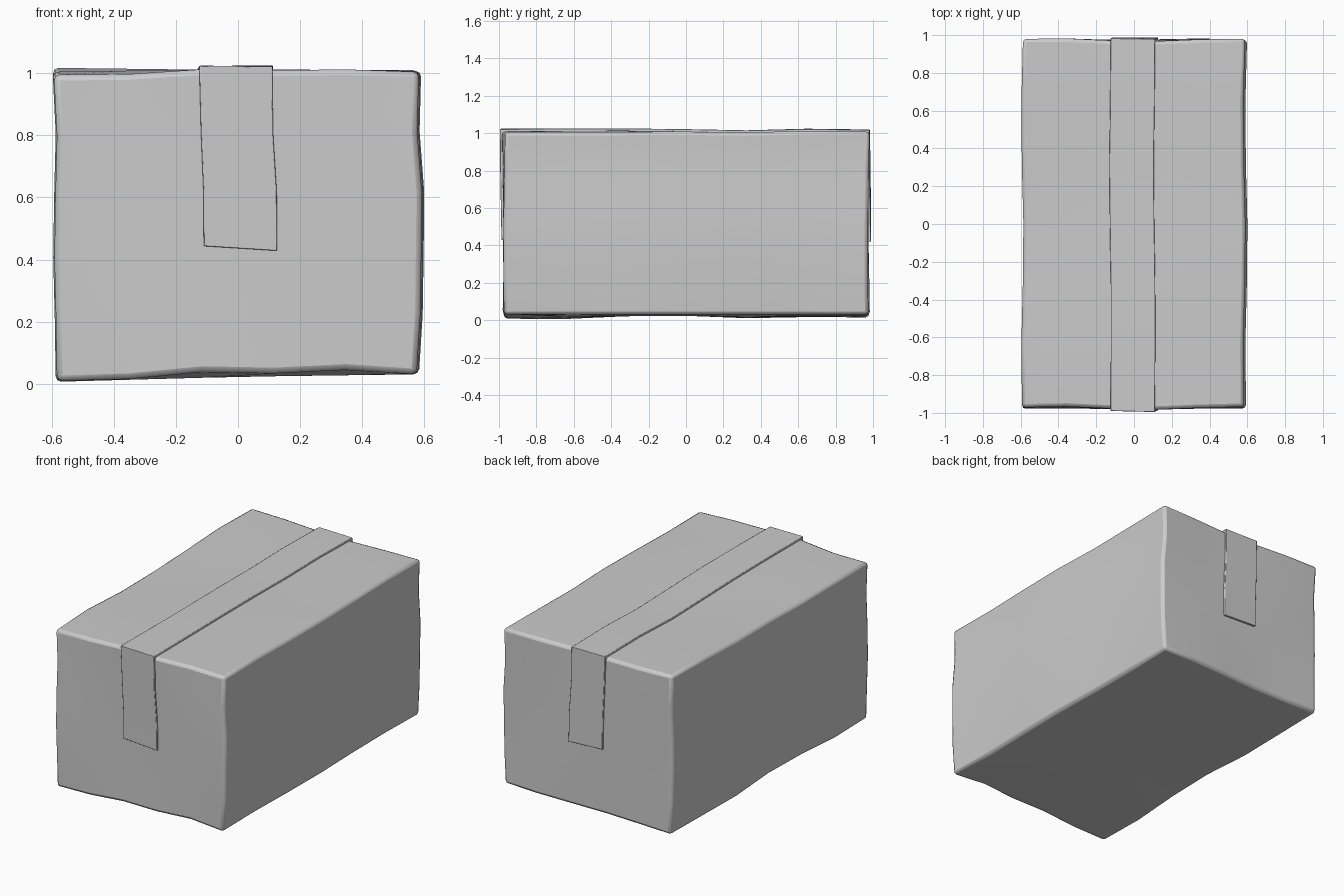
import bpy, bmesh
from math import sin, cos

if "Cube" in bpy.data.objects:
    bpy.data.objects.remove(bpy.data.objects["Cube"])

HX, HY, H = 0.585, 0.975, 1.0


def interp(pts, t):
    # piecewise-linear lookup
    if t <= pts[0][0]:
        return pts[0][1]
    for (a, u), (b, v) in zip(pts, pts[1:]):
        if t <= b:
            return u + (v - u) * (t - a) / (b - a)
    return pts[-1][1]


# Dented edge profiles of the carton
TOP_FRONT = [(-.58, .995), (-.35, .997), (-.12, 1.013), (.11, 1.01), (.35, 1.013), (.58, 1.005)]
TOP_LEFT = [(-.97, .995), (-.65, 1.005), (-.33, .995), (0, 1.0), (.33, 1.005), (.75, 1.022), (.97, 1.018)]
TOP_MID = [(-.97, 1.013), (-.33, 1.015), (0, 1.01), (.2, 1.0), (.75, 1.013), (.97, 1.005)]
TOP_RIGHT = [(-.97, 1.005), (0, 1.008), (.33, 1.005), (.75, 1.013), (.97, 1.008)]
BOT_FRONT = [(-.58, .008), (-.35, .015), (-.12, .038), (.11, .033), (.35, .045), (.58, .03)]
BOT_LEFT = [(-.97, .008), (-.75, 0), (-.4, .02), (0, .025), (.3, .01), (.8, .02), (.97, .015)]
SIDE_R = [(0, .578), (.2, .59), (.4, .593), (.6, .595), (.8, .58), (1, .585)]
SIDE_L = [(0, -.582), (.2, -.585), (.4, -.59), (.6, -.587), (.8, -.582), (1, -.592)]


def top_z(x, y):
    left, mid, right = (interp(p, y) for p in (TOP_LEFT, TOP_MID, TOP_RIGHT))
    z = interp([(-HX, left), (0, mid), (HX, right)], x)
    w = interp([(-HY, 1), (-.65, 0)], y)
    return z * (1 - w) + interp(TOP_FRONT, x) * w


def bot_z(x, y):
    z = interp([(-HX, interp(BOT_LEFT, y)), (0, .022), (HX, .03)], x)
    w = interp([(-HY, 1), (-.65, 0)], y)
    return z * (1 - w) + interp(BOT_FRONT, x) * w


def warp(x, y, z):
    # maps the ideal box to the slightly crumpled carton
    t = min(max(z / H, 0), 1)
    nz = bot_z(x, y) * (1 - t) + top_z(x, y) * t + (z - t * H)
    s = x / HX
    edge = interp(SIDE_R, t) if s > 0 else -interp(SIDE_L, t)
    nx = s * edge + .006 * abs(s) * sin(5 * y + 2)
    ny = y + .005 * sin(6 * x + 4 * z) * abs(y) / HY + .004 * cos(7 * x - 3 * y)
    return nx, ny, nz


def make_object(name, bm, width):
    bmesh.ops.recalc_face_normals(bm, faces=bm.faces)
    me = bpy.data.meshes.new(name)
    bm.to_mesh(me)
    bm.free()
    ob = bpy.data.objects.new(name, me)
    bpy.context.collection.objects.link(ob)
    bev = ob.modifiers.new("soft_edges", 'BEVEL')
    bev.width, bev.segments = width, 2
    bev.limit_method, bev.angle_limit = 'ANGLE', 1.0
    bpy.ops.object.select_all(action='DESELECT')
    bpy.context.view_layer.objects.active = ob
    ob.select_set(True)
    bpy.ops.object.shade_smooth_by_angle(angle=.6)
    return ob


# Carton: subdivided box, warped
bm = bmesh.new()
bmesh.ops.create_cube(bm, size=1)
for v in bm.verts:
    v.co = (v.co.x * 2 * HX, v.co.y * 2 * HY, (v.co.z + .5) * H)
for axis, cuts in ((0, 5), (1, 6), (2, 5)):
    lo, size = ((-HX, 2 * HX), (-HY, 2 * HY), (0, H))[axis]
    for i in range(1, cuts):
        co, no = [0, 0, 0], [0, 0, 0]
        co[axis], no[axis] = lo + size * i / cuts, 1
        bmesh.ops.bisect_plane(bm, geom=bm.verts[:] + bm.edges[:] + bm.faces[:],
                               plane_co=co, plane_no=no)
for v in bm.verts:
    v.co = warp(*v.co)
make_object("carton", bm, .018)

# Packing tape: thin band over the top and down both ends
OUT, IN = .012, -.01


def tape_path(off):
    y, top = HY + off, H + off
    down = [.41, .6, .8, top]
    along = [-.65, -.325, 0, .325, .65]
    return [(-y, z) for z in down] + [(a, top) for a in along] + [(y, z) for z in down[::-1]]


SHIFT_END = [(.42, .008), (.6, .006), (.8, -.003), (1, -.006)]
SHIFT_TOP = [(-1, -.005), (-.5, -.002), (.2, -.014), (.6, -.007), (1, -.004)]
bm = bmesh.new()
rings = []
for (yo, zo), (yi, zi) in zip(tape_path(OUT), tape_path(IN)):
    shift = interp(SHIFT_END, zo) if abs(yo) > .9 else interp(SHIFT_TOP, yo)
    ring = []
    for sx, y, z in ((-1, yo, zo), (1, yo, zo), (1, yi, zi), (-1, yi, zi)):
        x = sx * .117 + shift
        ring.append(bm.verts.new(warp(x, y, z - .006 * sx * (zo < .5))))
    rings.append(ring)
for a, b in zip(rings, rings[1:]):
    for i in range(4):
        j = (i + 1) % 4
        bm.faces.new((a[i], a[j], b[j], b[i]))
bm.faces.new(rings[0])
bm.faces.new(rings[-1][::-1])
make_object("packing_tape", bm, .003)
